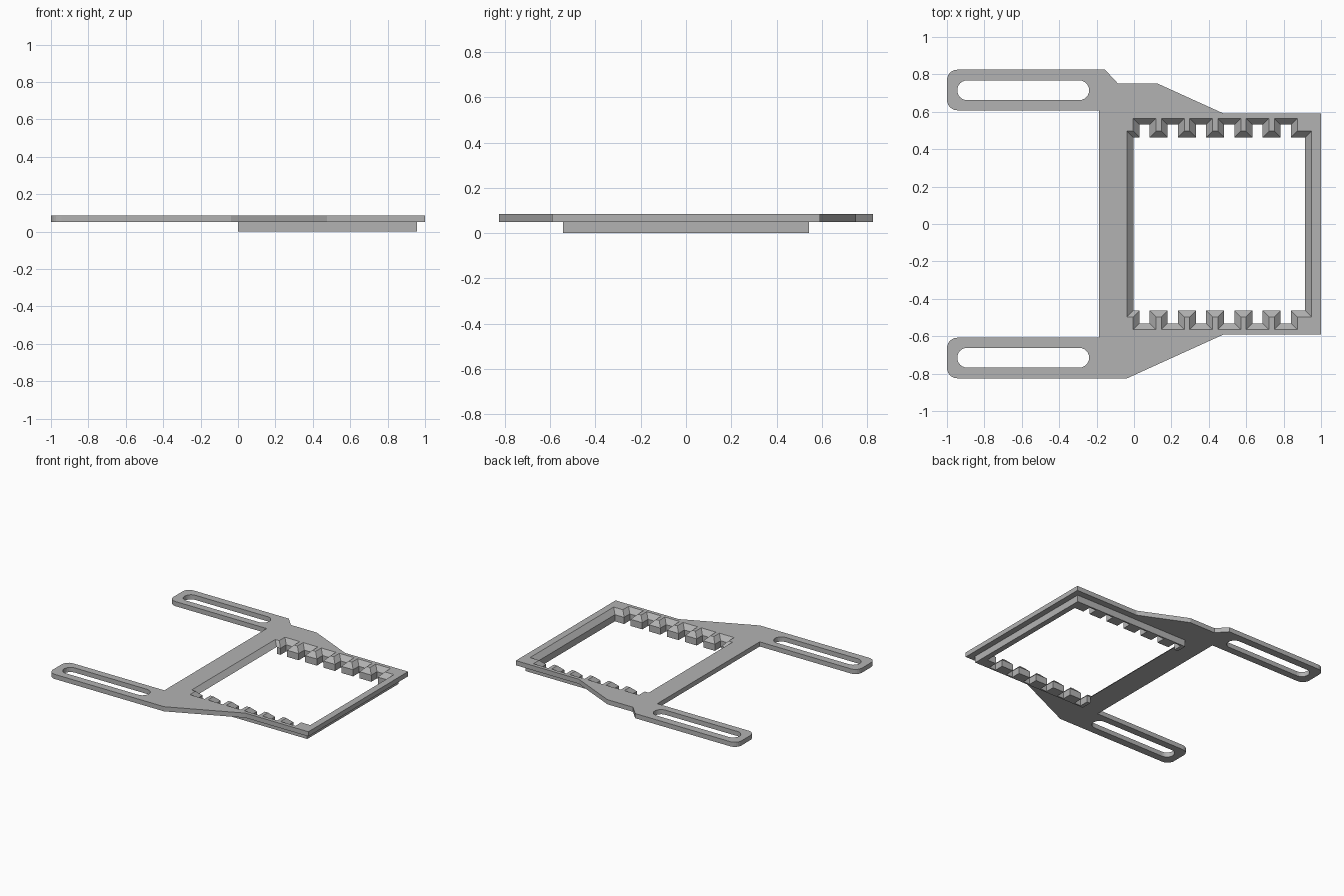
import bpy
import bmesh
from math import cos, sin, pi

cube = bpy.data.objects.get("Cube")
if cube:
    bpy.data.objects.remove(cube, do_unlink=True)

TOP, MID = 0.085, 0.05      # plate top and underside; the rim reaches z = 0
bm = bmesh.new()


def loop(points, z):
    """Closed ring of vertices and edges at height z."""
    verts = [bm.verts.new((x, y, z)) for x, y in points]
    edges = [bm.edges.new((v, verts[i - 1])) for i, v in enumerate(verts)]
    return verts, edges


def wall(a, b):
    """Quads joining two rings of equal length."""
    for i in range(len(a)):
        bm.faces.new((a[i - 1], a[i], b[i], b[i - 1]))


def fill(loops):
    """Flat face bounded by the first ring, with the others as holes."""
    edges = [e for l in loops for e in l[1]]
    bmesh.ops.triangle_fill(bm, use_beauty=True, use_dissolve=False, edges=edges)


def arc(cx, cy, r, start, sweep, n):
    return [(cx + r * cos(start + sweep * i / n), cy + r * sin(start + sweep * i / n))
            for i in range(n + 1)]


def slot(cy, x0=-0.945, x1=-0.24, r=0.053):
    return arc(x0 + r, cy, r, pi / 2, pi, 12) + arc(x1 - r, cy, r, -pi / 2, pi, 12)


def arm_end(y0, y1, r=0.055):
    """Rounded free end of an arm, from its upper to its lower edge."""
    return (arc(-1 + r, y1 - r, r, pi / 2, pi / 2, 6)
            + arc(-1 + r, y0 + r, r, pi, pi / 2, 6))


def comb(inset):
    """Toothed edge of the opening, left to right, on the +y side."""
    tip, root = 0.497 - inset, 0.565 - inset
    pts = [(-0.038 + inset, tip), (-0.02 + inset * 0.588, tip)]
    for i in range(6):
        a = -0.005 + 0.151 * i + inset
        b = a + 0.123 - 2 * inset
        pts += [(a, tip), (a, root), (b, root), (b, tip)]
    return pts + [(0.949 - inset, tip)]


def opening(inset):
    half = comb(inset)
    return half + [(x, -y) for x, y in reversed(half)]


# Plate outline with two slotted arms
outline = (arm_end(0.608, 0.825) + [(-0.187, 0.608), (-0.187, -0.608)]
           + arm_end(-0.825, -0.608)
           + [(-0.037, -0.825), (0.476, -0.592), (1, -0.592), (1, 0.592),
              (0.476, 0.592), (0.128, 0.75), (-0.085, 0.75), (-0.155, 0.825)])
slots = [slot(0.715), slot(-0.715)]
rings = [outline] + slots
upper = [loop(r, TOP) for r in rings]
lower = [loop(r, MID) for r in rings]
for u, l in zip(upper, lower):
    wall(u[0], l[0])

# Toothed opening, chamfered through the plate thickness
inner = opening(0.034)
top_ring, mid_ring = loop(opening(0), TOP), loop(inner, MID)
wall(top_ring[0], mid_ring[0])
fill(upper + [top_ring])

# Rim under the plate, open on the arm side
rim_inner = inner[1:-1]
tip = inner[0][1]
back = [(0, -0.543), (0.956, -0.543), (0.956, 0.543), (0, 0.543)]
rim = rim_inner + back
rim_mid, rim_low = loop(rim, MID), loop(rim, 0)
wall(rim_mid[0], rim_low[0])
fill([rim_low])

# Underside of the plate around the rim
under_hole = [inner[0], rim_inner[0]] + back[::-1] + [rim_inner[-1], inner[-1]]
fill(lower + [loop(under_hole, MID)])

bmesh.ops.remove_doubles(bm, verts=bm.verts[:], dist=0.0005)
bmesh.ops.recalc_face_normals(bm, faces=bm.faces[:])
bmesh.ops.dissolve_limit(bm, angle_limit=0.01, verts=bm.verts[:], edges=bm.edges[:])

mesh = bpy.data.meshes.new("mounting_plate")
bm.to_mesh(mesh)
bm.free()
plate = bpy.data.objects.new("mounting_plate", mesh)
bpy.context.collection.objects.link(plate)

grey = bpy.data.materials.new("plain_grey")
grey.use_nodes = True
colour = (0.45, 0.45, 0.45, 1)
grey.diffuse_color = colour
grey.node_tree.nodes["Principled BSDF"].inputs["Base Color"].default_value = colour
mesh.materials.append(grey)
